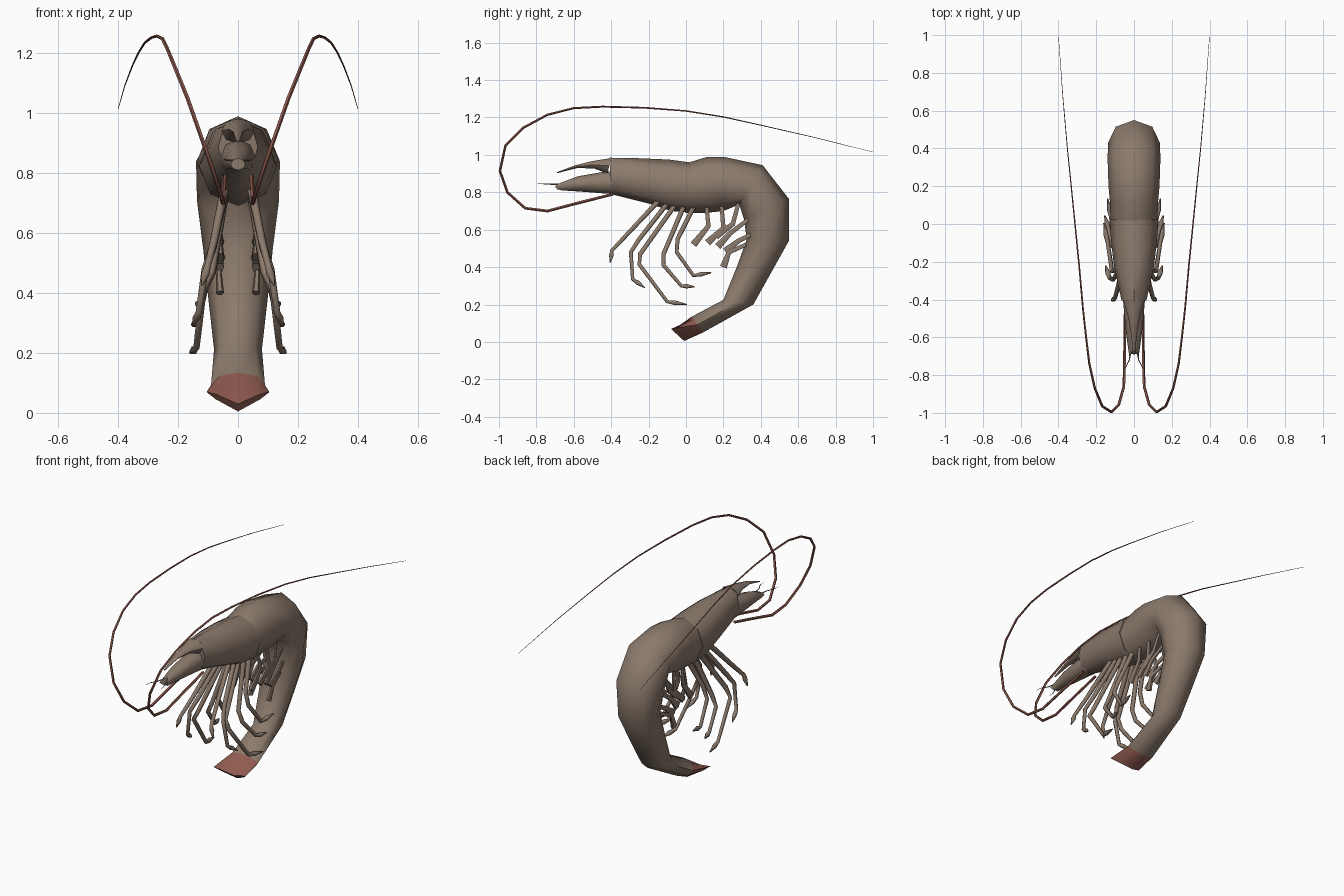
import bpy, bmesh, math
from mathutils import Vector

cube = bpy.data.objects.get("Cube")
if cube:
    bpy.data.objects.remove(cube, do_unlink=True)


def material(name, color):
    mat = bpy.data.materials.new(name)
    mat.use_nodes = True
    mat.diffuse_color = (*color, 1)
    bsdf = mat.node_tree.nodes["Principled BSDF"]
    bsdf.inputs["Base Color"].default_value = (*color, 1)
    bsdf.inputs["Roughness"].default_value = 0.8
    return mat


SHELL = material("brown shell", (0.26, 0.195, 0.15))
RED = material("dull red", (0.28, 0.105, 0.08))


def loft(name, rings, mats, mirror=False, angle=55):
    """Skin a list of equal-sized vertex rings and close both ends."""
    bm = bmesh.new()
    loops = [[bm.verts.new(p) for p in ring] for ring in rings]
    n = len(loops[0])
    for i, (a, b) in enumerate(zip(loops, loops[1:])):
        for k in range(n):
            f = bm.faces.new((a[k], a[(k + 1) % n], b[(k + 1) % n], b[k]))
            # the last span takes the last material
            f.material_index = len(mats) - 1 if i == len(loops) - 2 else 0
    bm.faces.new(loops[0])
    bm.faces.new(loops[-1]).material_index = len(mats) - 1
    bmesh.ops.recalc_face_normals(bm, faces=bm.faces)
    mesh = bpy.data.meshes.new(name)
    bm.to_mesh(mesh)
    bm.free()
    for m in mats:
        mesh.materials.append(m)
    mesh.shade_smooth()
    mesh.set_sharp_from_angle(angle=math.radians(angle))
    obj = bpy.data.objects.new(name, mesh)
    bpy.context.collection.objects.link(obj)
    if mirror:
        obj.modifiers.new("Mirror", 'MIRROR').use_mirror_merge = False
    return obj


def section(top, bottom, width, sweep=(0, 0)):
    """Eight-sided section between two (y, z) points; sweep shifts its sides."""
    top, bottom = Vector((0, *top)), Vector((0, *bottom))
    mid, half, shift = (top + bottom) / 2, (top - bottom) / 2, Vector((0, *sweep))
    ring = []
    for k in range(8):
        a = math.tau * k / 8
        p = mid + half * math.cos(a) + shift * abs(math.sin(a))
        ring.append(p + Vector((width * math.sin(a), 0, 0)))
    return ring


def tube(name, points, radii, mat, sides=6, flat=1.0):
    """Mirrored pair of tapered tubes along a path; flat squeezes them in x."""
    pts = [Vector(p) for p in points]
    rings = []
    for i, p in enumerate(pts):
        d = (pts[min(i + 1, len(pts) - 1)] - pts[max(i - 1, 0)]).normalized()
        u = (Vector((1, 0, 0)) - d * d.x).normalized()
        v = d.cross(u)
        rings.append([p + (u * math.cos(a) * flat + v * math.sin(a)) * radii[i]
                      for a in (math.tau * k / sides for k in range(sides))])
    return loft(name, rings, [mat], mirror=True, angle=65)


# Carapace
loft("carapace", [section(*s) for s in (
    ((-.41, .985), (-.40, .79), .066),
    ((-.25, .982), (-.20, .74), .106),
    ((-.09, .975), (-.08, .70), .122),
    ((.02, .96), (.03, .69), .13))], [SHELL])

# Abdomen curling down into the red tail fan
loft("abdomen_and_tail", [section(*s) for s in (
    ((.0, .955), (.0, .69), .124),
    ((.115, .99), (.11, .69), .127),
    ((.20, .99), (.20, .70), .135),
    ((.41, .945), (.285, .735), .14),
    ((.55, .765), (.31, .655), .137),
    ((.55, .54), (.325, .55), .116),
    ((.455, .37), (.275, .41), .1),
    ((.36, .20), (.20, .225), .08),
    ((.09, .05), (.03, .135), .09),
    ((-.01, .005), (-.035, .03), .105, (-.057, .052)))], [SHELL, RED])

# Rostrum spike
loft("rostrum", [section(*s) for s in (
    ((-.40, .983), (-.42, .90), .055),
    ((-.50, .967), (-.49, .927), .03),
    ((-.59, .945), (-.58, .93), .016),
    ((-.69, .908), (-.69, .902), .004))], [SHELL])

# Head scales below the rostrum, forked at the tip
loft("head_scales", [section(*s) for s in (
    ((-.38, .915), (-.38, .79), .06),
    ((-.45, .908), (-.45, .795), .054),
    ((-.58, .885), (-.58, .805), .042),
    ((-.66, .85), (-.66, .81), .025, (-.04, 0)))], [SHELL])

# Short whiskers
tube("short_whiskers",
     [(.018, -.68, .842), (.025, -.72, .843), (.045, -.76, .845), (.048, -.795, .845)],
     [.004, .003, .002, .001], SHELL, 4)

# Long swept antennae
path = [(.045, -.39, .79), (.048, -.60, .737), (.05, -.74, .70), (.053, -.86, .715),
        (.08, -.955, .80), (.12, -.995, .915), (.168, -.965, 1.05),
        (.207, -.87, 1.145), (.236, -.74, 1.215), (.253, -.60, 1.25),
        (.27, -.445, 1.258), (.29, -.22, 1.252), (.312, 0, 1.235),
        (.332, .20, 1.203), (.352, .395, 1.16), (.377, .68, 1.095), (.40, 1, 1.015)]
tube("antennae", path, [.008 - .007 * (i / (len(path) - 1)) ** 2 for i in range(len(path))], RED, 5)

# Walking legs: paths in (y, z), spreading outwards to the given x
legs = [
    (.12, [(-.15, .75), (-.315, .575), (-.395, .49), (-.405, .425)]),
    (.15, [(-.10, .74), (-.25, .55), (-.295, .48), (-.285, .335), (-.22, .29)]),
    (.16, [(-.06, .73), (-.245, .47), (-.25, .415), (-.10, .215), (.005, .20)]),
    (.155, [(-.01, .73), (-.12, .47), (-.12, .41), (-.025, .30), (.045, .295)]),
    (.14, [(.04, .72), (-.045, .55), (-.05, .48), (.04, .355), (.135, .37)])]
for i, (reach, yz) in enumerate(legs):
    n = len(yz) - 1
    pts = [Vector((.045 + (reach - .045) * (k / n) ** .7, *p)) for k, p in enumerate(yz)]
    # a small swollen claw just before the tip
    pts.insert(n, pts[n].lerp(pts[n - 1], .6))
    radii = [.015 - .006 * k / n for k in range(n)] + [.014, .003]
    tube(f"walking_legs_{i + 1}", pts, radii, SHELL)

# Swimming paddles under the abdomen, widening to blunt ends
paddles = [
    [(.11, .72), (.12, .62), (.04, .52)],
    [(.19, .73), (.20, .61), (.115, .53)],
    [(.28, .74), (.25, .63), (.16, .565)],
    [(.34, .66), (.235, .58), (.17, .51)],
    [(.36, .58), (.28, .54), (.21, .485)],
    [(.32, .52), (.23, .48), (.20, .40)]]
for i, yz in enumerate(paddles):
    pts = [(x, *p) for x, p in zip((.05, .065, .06), yz)]
    tube(f"swimming_paddles_{i + 1}", pts, [.012, .015, .022], SHELL, flat=.6)
